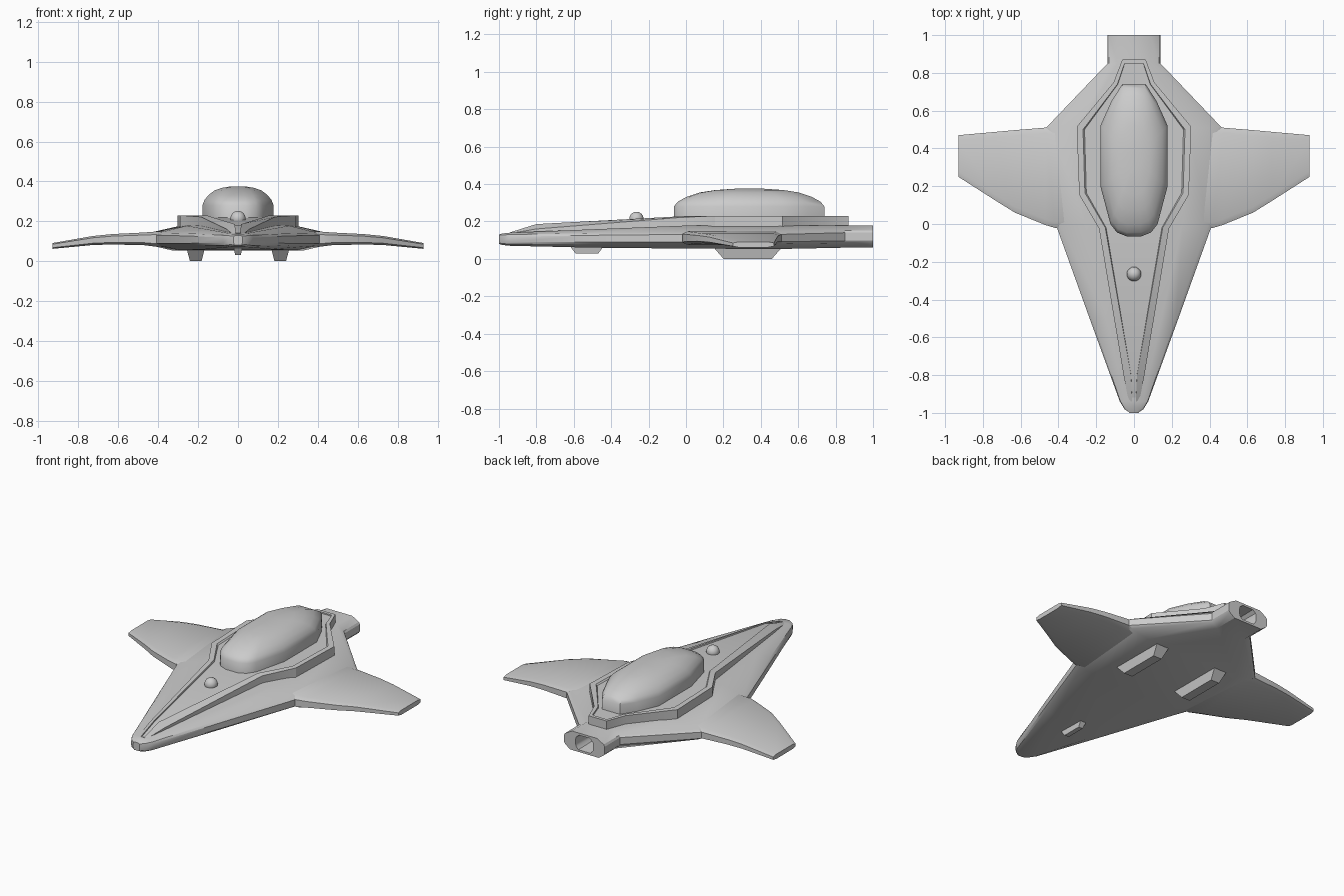
import bpy, bmesh
from mathutils import Vector

if "Cube" in bpy.data.objects:
    bpy.data.objects.remove(bpy.data.objects["Cube"])


def finish(name, bm, mirror=False, angle=0.52):
    bmesh.ops.recalc_face_normals(bm, faces=bm.faces)
    me = bpy.data.meshes.new(name)
    bm.to_mesh(me)
    bm.free()
    ob = bpy.data.objects.new(name, me)
    bpy.context.collection.objects.link(ob)
    if mirror:
        mod = ob.modifiers.new("mirror", 'MIRROR')
        mod.use_axis[0] = True
    bpy.ops.object.select_all(action='DESELECT')
    ob.select_set(True)
    bpy.context.view_layer.objects.active = ob
    bpy.ops.object.shade_smooth_by_angle(angle=angle)
    return ob


def loft(name, rings, mirror=False, angle=0.52):
    """Skin closed rings; each cap is a ladder of quads between its two halves."""
    bm = bmesh.new()
    vs = [[bm.verts.new(p) for p in r] for r in rings]
    n = len(vs[0])
    for a, b in zip(vs, vs[1:]):
        for i in range(n):
            j = (i + 1) % n
            bm.faces.new((a[i], a[j], b[j], b[i]))
    for r in (vs[0], vs[-1]):
        for i in range(n // 2 - 1):
            bm.faces.new((r[i], r[i + 1], r[n - 2 - i], r[n - 1 - i]))
    return finish(name, bm, mirror, angle)


def both(half):
    """Right-hand points followed by their mirror image."""
    return half + [(-x, y, z) for x, y, z in reversed(half)]


# Hull: cross-sections along y, ending in a hollow exhaust
def hull_ring(y, w, top, et, eb, bot, fb=0.7, ft=0.62):
    return both([(fb * w, y, bot), (0.95 * w, y, eb), (w, y, eb + 0.012),
                 (w, y, et - 0.012), (0.95 * w, y, et), (ft * w, y, top)])


hull = [hull_ring(*s) for s in (
    (-1.00, 0.022, 0.130, 0.126, 0.086, 0.080),
    (-0.98, 0.050, 0.136, 0.128, 0.082, 0.074),
    (-0.94, 0.075, 0.140, 0.130, 0.079, 0.070),
    (-0.50, 0.235, 0.158, 0.138, 0.078, 0.060),
    (0.00, 0.415, 0.178, 0.143, 0.078, 0.055),
    (0.51, 0.465, 0.178, 0.143, 0.080, 0.053),
    (0.85, 0.140, 0.178, 0.152, 0.085, 0.060),
    (1.00, 0.140, 0.178, 0.152, 0.085, 0.060),
    (1.00, 0.060, 0.165, 0.148, 0.090, 0.073),
    (0.86, 0.055, 0.160, 0.145, 0.093, 0.078))]
loft("hull", hull)


# Wings: drooping sections from root to tip
def wing_ring(x, yf, yb, zt, zb):
    e = 0.2 * (zt - zb)
    return [(x, yf, zb + e), (x, yf, zt - e), (x, yf + 0.03, zt), (x, yb - 0.03, zt),
            (x, yb, zt - e), (x, yb, zb + e), (x, yb - 0.03, zb), (x, yf + 0.03, zb)]


loft("wings", [wing_ring(*s) for s in (
    (0.30, -0.02, 0.51, 0.152, 0.072),
    (0.42, -0.02, 0.51, 0.148, 0.074),
    (0.47, -0.005, 0.51, 0.144, 0.080),
    (0.63, 0.06, 0.497, 0.136, 0.084),
    (0.73, 0.122, 0.488, 0.126, 0.081),
    (0.93, 0.25, 0.47, 0.091, 0.062))], mirror=True)

# Raised deck with a shallow inset panel
outer = [(0.062, 0.87, 0.23), (0.108, 0.75, 0.23), (0.303, 0.515, 0.23), (0.29, 0.155, 0.23),
         (0.185, -0.025, 0.222), (0.055, -0.80, 0.160), (0.028, -0.94, 0.136)]
inner = [(0.050, 0.85, 0.23), (0.088, 0.74, 0.23), (0.27, 0.50, 0.23), (0.26, 0.165, 0.23),
         (0.152, -0.02, 0.228), (0.016, -0.80, 0.186), (0.010, -0.94, 0.142)]
base = [(x, y, 0.11) for x, y, z in outer]
panel = [(x * 0.97, y, z - 0.008) for x, y, z in inner]
loft("deck", [both(r) for r in (base, outer, inner, panel)], angle=0.4)

# Canopy: outline stacked and shrunk into a dome
plan = [(0.062, 0.74), (0.12, 0.65), (0.178, 0.52), (0.178, 0.20), (0.125, 0.0), (0.09, -0.045), (0.04, -0.065)]
cy = 0.34
loft("canopy", [both([(x * s, cy + (y - cy) * s, z) for x, y in plan])
                for z, s in ((0.20, 1), (0.28, 1), (0.305, 0.95), (0.33, 0.84), (0.355, 0.66),
                             (0.368, 0.45), (0.375, 0.2))], angle=0.7)

# Sensor bump on the nose
bm = bmesh.new()
bmesh.ops.create_uvsphere(bm, u_segments=20, v_segments=12, radius=0.038)
bmesh.ops.translate(bm, verts=bm.verts, vec=Vector((0, -0.265, 0.214)))
finish("sensor_bump", bm)


# Landing skids: tapered blocks
def skid(name, x, y, hx, hy, z0, z1, tx, ty, mirror):
    rings = []
    for z, a, b in ((z1, hx, hy), (z0, hx * tx, hy * ty)):
        rings.append([(x - a, y - b, z), (x + a, y - b, z), (x + a, y + b, z), (x - a, y + b, z)])
    loft(name, rings, mirror)


skid("main_skids", 0.212, 0.33, 0.047, 0.19, 0.0, 0.07, 0.62, 0.68, True)
skid("nose_skid", 0, -0.53, 0.022, 0.095, 0.03, 0.075, 0.65, 0.65, False)
